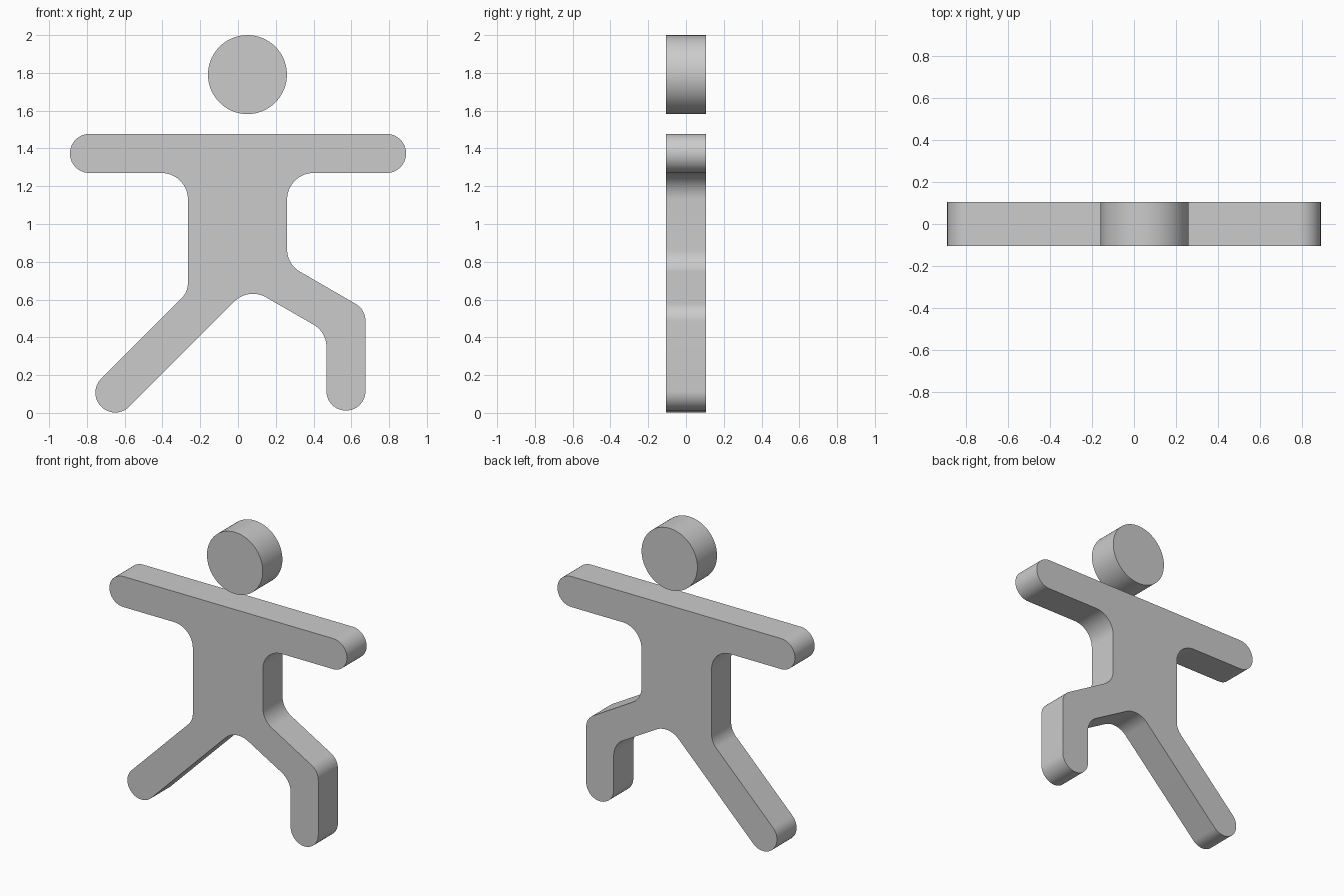
import bpy, bmesh, math
from mathutils import Vector

if "Cube" in bpy.data.objects:
    bpy.data.objects.remove(bpy.data.objects["Cube"])

DEPTH = 0.105   # half thickness
R = 0.1035      # limb half width


def rounded(corners, steps=14):
    """Fillet every corner (x, z, radius) of a closed outline."""
    pts = []
    n = len(corners)
    for i, (x, z, r) in enumerate(corners):
        p = Vector((x, z))
        a = (Vector(corners[i - 1][:2]) - p).normalized()
        b = (Vector(corners[(i + 1) % n][:2]) - p).normalized()
        half = a.angle(b) / 2
        centre = p + (a + b).normalized() * (r / math.sin(half))
        start = p + a * (r / math.tan(half)) - centre
        end = p + b * (r / math.tan(half)) - centre
        sweep = start.angle_signed(end)
        for k in range(steps + 1):
            t = -sweep * k / steps
            c, s = math.cos(t), math.sin(t)
            pts.append(centre + Vector((start.x * c - start.y * s,
                                        start.x * s + start.y * c)))
    return pts


def slab(name, pts):
    """Extrude an x-z outline evenly through y."""
    bm = bmesh.new()
    face = bm.faces.new([bm.verts.new((p[0], -DEPTH, p[1])) for p in pts])
    ext = bmesh.ops.extrude_face_region(bm, geom=[face], use_keep_orig=True)
    moved = [v for v in ext["geom"] if isinstance(v, bmesh.types.BMVert)]
    bmesh.ops.translate(bm, verts=moved, vec=(0, 2 * DEPTH, 0))
    bmesh.ops.remove_doubles(bm, verts=bm.verts, dist=0.0003)
    bmesh.ops.recalc_face_normals(bm, faces=bm.faces)
    mesh = bpy.data.meshes.new(name)
    bm.to_mesh(mesh)
    bm.free()
    ob = bpy.data.objects.new(name, mesh)
    bpy.context.collection.objects.link(ob)
    bpy.ops.object.select_all(action='DESELECT')
    ob.select_set(True)
    bpy.context.view_layer.objects.active = ob
    bpy.ops.object.shade_smooth_by_angle(angle=math.radians(30))


# Body with arms and legs: x, z, corner radius
slab("body", rounded([
    (-0.89, 1.477, R), (0.89, 1.477, R), (0.89, 1.27, R),       # arms
    (0.26, 1.27, 0.14), (0.26, 0.787, 0.135),                   # right side of torso
    (0.675, 0.547, R), (0.675, 0.012, R), (0.468, 0.012, R),    # bent leg
    (0.468, 0.428, 0.135), (0.056, 0.665, 0.14),                # knee, crotch
    (-0.65, -0.041, R), (-0.798, 0.107, R),                     # straight leg
    (-0.265, 0.64, 0.12), (-0.265, 1.27, 0.14),                 # left side of torso
    (-0.89, 1.27, R),
]))

# Head disc
slab("head", [(0.05 + 0.209 * math.cos(a), 1.791 + 0.209 * math.sin(a))
              for a in (math.tau * k / 72 for k in range(72))])
